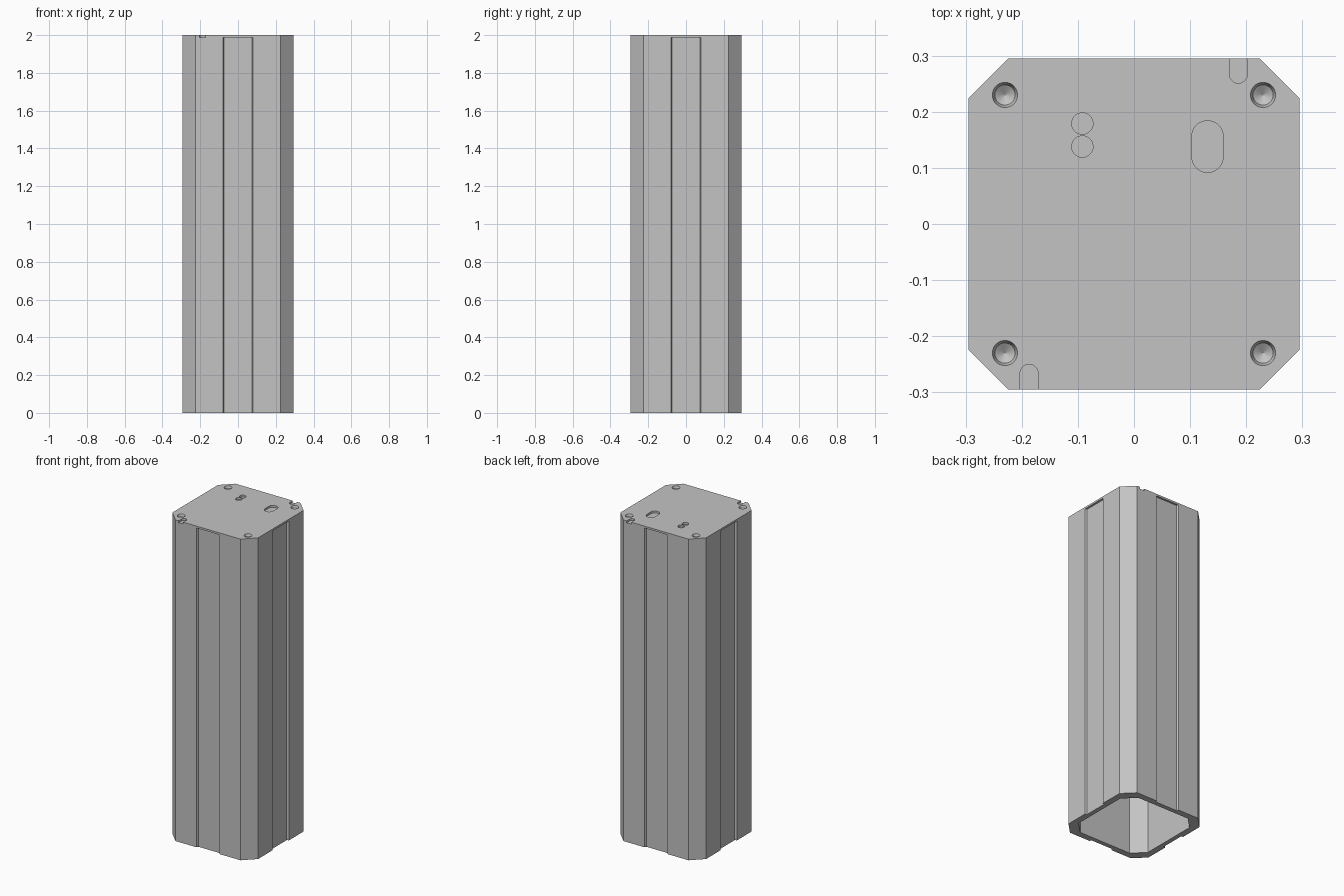
import bpy, bmesh
from math import cos, sin, pi, radians

cube = bpy.data.objects.get("Cube")
if cube:
    bpy.data.objects.remove(cube, do_unlink=True)

HEIGHT, LID = 2.0, 0.012
SEAM = HEIGHT - LID
HALF, FLAT = 0.295, 0.224          # outer half width, half width of each flat side

grey = bpy.data.materials.new("plain grey")
grey.use_nodes = True
grey.diffuse_color = (0.55, 0.55, 0.55, 1)
grey.node_tree.nodes["Principled BSDF"].inputs["Base Color"].default_value = grey.diffuse_color


def stack(name, shells):
    """Each shell is a list of (outline, z) sections from bottom to top, skinned and capped."""
    bm = bmesh.new()
    for sections in shells:
        rings = [[bm.verts.new((x, y, z)) for x, y in outline] for outline, z in sections]
        for low, high in zip(rings, rings[1:]):
            for i in range(len(low)):
                j = (i + 1) % len(low)
                bm.faces.new((low[i], low[j], high[j], high[i]))
        bm.faces.new(rings[0][::-1])
        bm.faces.new(rings[-1])
    bmesh.ops.recalc_face_normals(bm, faces=bm.faces)
    mesh = bpy.data.meshes.new(name)
    bm.to_mesh(mesh)
    bm.free()
    mesh.materials.append(grey)
    obj = bpy.data.objects.new(name, mesh)
    bpy.context.collection.objects.link(obj)
    return obj


def four_sided(side):
    """Repeat the points of the front side around all four sides."""
    points = []
    for k in range(4):
        c, s = round(cos(k * pi / 2)), round(sin(k * pi / 2))
        points += [(x * c - y * s, x * s + y * c) for x, y in side]
    return points


def slot(cx, cy, radius, half=0.0, n=32):
    """Round hole, stretched along y by half the straight length."""
    points = []
    for i in range(n):
        a = 2 * pi * (i + 0.5) / n
        points.append((cx + radius * cos(a), cy + radius * sin(a) + (half if sin(a) > 0 else -half)))
    return points


def cut(target, cutter):
    mod = target.modifiers.new("cut", "BOOLEAN")
    mod.operation, mod.solver, mod.object = "DIFFERENCE", "EXACT", cutter
    cutter.hide_render = True
    bpy.context.view_layer.objects.active = target
    bpy.ops.object.modifier_apply(modifier=mod.name)


# Hollow post with a shallow channel down each side
channel = [(-FLAT, -HALF), (-0.08, -HALF), (-0.075, -HALF + 0.012),
           (0.075, -HALF + 0.012), (0.08, -HALF), (FLAT, -HALF)]
post = stack("post", [[(four_sided(channel), 0), (four_sided(channel), SEAM)]])
inside = four_sided([(-0.182, -0.255), (0.182, -0.255)])
cavity = stack("cavity_cutter", [[(inside, -0.1), (inside, 1.95)]])

# Lid with chamfered corners
rim = four_sided([(-FLAT, -HALF), (FLAT, -HALF)])
lid = stack("lid", [[(rim, SEAM), (rim, HEIGHT)]])

# Openings through the lid: two round holes, an oblong and two edge notches
outlines = [slot(-0.092, 0.179, 0.019), slot(-0.092, 0.138, 0.019),
            slot(0.131, 0.138, 0.028, 0.018),
            slot(0.186, 0.317, 0.016, 0.05), slot(-0.187, -0.316, 0.016, 0.05)]
openings = stack("opening_cutter", [[(o, SEAM - 0.01), (o, HEIGHT + 0.01)] for o in outlines])

# Countersunk screw holes with pointed bottoms
screws = []
for sx in (-1, 1):
    for sy in (-1, 1):
        x, y = sx * 0.23, sy * 0.23
        screws.append([(slot(x, y, 0.0005), HEIGHT - 0.026), (slot(x, y, 0.018), HEIGHT - 0.014),
                       (slot(x, y, 0.0225), HEIGHT), (slot(x, y, 0.0225), HEIGHT + 0.01)])
screw_holes = stack("screw_hole_cutter", screws)

cut(post, cavity)
cut(post, screw_holes)
cut(lid, openings)
cut(lid, screw_holes)
for helper in (cavity, openings, screw_holes):
    bpy.data.objects.remove(helper, do_unlink=True)

# Smooth the round holes, keep the flat sides crisp
for part in (post, lid):
    bpy.ops.object.select_all(action="DESELECT")
    part.select_set(True)
    bpy.context.view_layer.objects.active = part
    bpy.ops.object.shade_smooth_by_angle(angle=radians(25))
